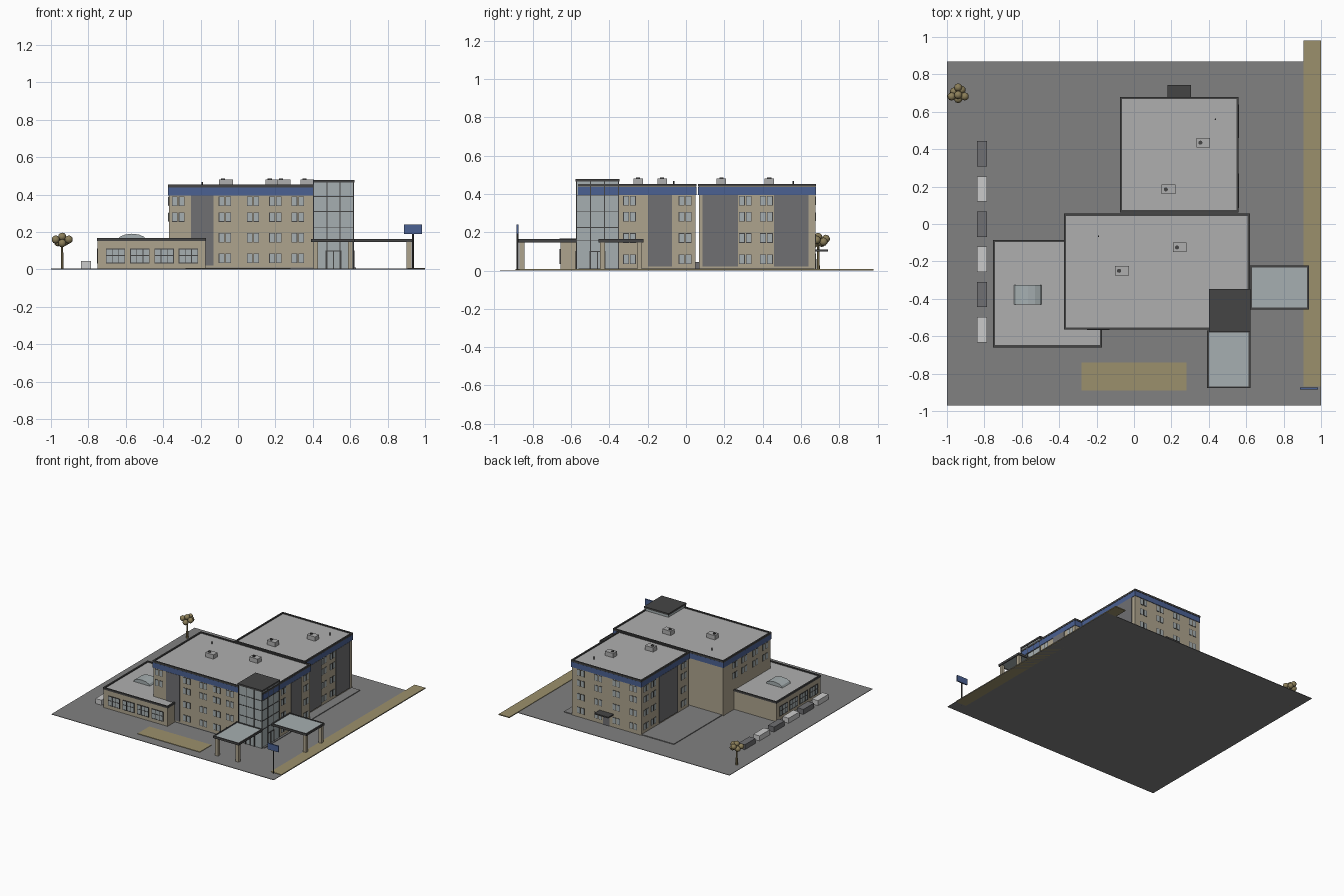
import bpy, bmesh, math
from mathutils import Vector, Matrix

if "Cube" in bpy.data.objects:
    bpy.data.objects.remove(bpy.data.objects["Cube"])


def mat(name, r, g, b):
    m = bpy.data.materials.new(name)
    m.diffuse_color = (r, g, b, 1)
    m.use_nodes = True
    m.node_tree.nodes["Principled BSDF"].inputs["Base Color"].default_value = m.diffuse_color
    return m


BEIGE = mat("beige_wall", .42, .37, .27)
BLUE = mat("blue_band", .07, .12, .29)
PANEL = mat("grey_panel", .16, .16, .17)
DARK = mat("dark_trim", .06, .06, .06)
ROOF = mat("roof_grey", .43, .43, .43)
GLASS = mat("glass", .38, .43, .44)
GROUND = mat("asphalt", .22, .22, .22)
GRASS = mat("dry_grass", .33, .28, .15)
LEAF = mat("foliage", .26, .21, .10)
LIGHT = mat("light_grey", .55, .55, .55)


def finish(name, bm, m):
    me = bpy.data.meshes.new(name)
    bm.to_mesh(me)
    bm.free()
    ob = bpy.data.objects.new(name, me)
    bpy.context.collection.objects.link(ob)
    me.materials.append(m)
    return ob


def boxes(name, items, m):
    """One object from boxes given as (x0, x1, y0, y1, z0, z1)."""
    bm = bmesh.new()
    for x0, x1, y0, y1, z0, z1 in items:
        size = Matrix.Diagonal((x1 - x0, y1 - y0, z1 - z0, 1))
        at = Matrix.Translation(((x0 + x1) / 2, (y0 + y1) / 2, (z0 + z1) / 2))
        bmesh.ops.create_cube(bm, size=1, matrix=at @ size)
    return finish(name, bm, m)


def ring(x0, x1, y0, y1, z0, z1, t):
    return [(x0, x1, y0, y0 + t, z0, z1), (x0, x1, y1 - t, y1, z0, z1),
            (x0, x0 + t, y0 + t, y1 - t, z0, z1), (x1 - t, x1, y0 + t, y1 - t, z0, z1)]


def on_wall(side, pos, u, w, z0, z1, d):
    """Thin box of width w lying on a wall and standing d out of it."""
    a, b = u - w / 2, u + w / 2
    return {"front": (a, b, pos - d, pos + .002, z0, z1),
            "back": (a, b, pos - .002, pos + d, z0, z1),
            "left": (pos - d, pos + .002, a, b, z0, z1),
            "right": (pos - .002, pos + d, a, b, z0, z1)}[side]


def cylinder(name, x, y, z0, z1, r0, r1, m, n=10):
    bm = bmesh.new()
    bmesh.ops.create_cone(bm, cap_ends=True, segments=n, radius1=r0, radius2=r1,
                          depth=z1 - z0, matrix=Matrix.Translation((x, y, (z0 + z1) / 2)))
    return finish(name, bm, m)


# Site: asphalt, walkway slab and grass
boxes("ground", [(-1, 1, -.97, .87, 0, .004)], GROUND)
boxes("walkway", [(-.36, .63, -.56, .67, .004, .010)], GROUND)
boxes("grass", [(.905, 1, -.87, .98, 0, .008), (-.28, .28, -.89, -.74, .003, .008)], GRASS)


# Building blocks with recessed roof, parapet coping and blue band
def block(name, x0, x1, y0, y1, h, band):
    boxes(name + "_walls", [(x0 + .005, x1 - .005, y0 + .005, y1 - .005, .004, h - .015)], BEIGE)
    boxes(name + "_roof", [(x0 + .01, x1 - .01, y0 + .01, y1 - .01, h - .02, h - .008)], ROOF)
    boxes(name + "_coping", ring(x0, x1, y0, y1, h - .015, h, .012), DARK)
    if band:
        boxes(name + "_band", ring(x0 + .001, x1 - .001, y0 + .001, y1 - .001, .395, .437, .01), BLUE)


block("main_block", -.375, .62, -.565, .055, .453, True)
block("rear_block", -.075, .56, .062, .68, .453, True)
block("low_wing", -.755, -.17, -.66, -.085, .168, False)

# Grey full-height wall panels
boxes("wall_panels", [on_wall("front", -.56, -.19, .12, .02, .395, .006),
                      on_wall("right", .615, -.135, .125, .02, .395, .006),
                      on_wall("right", .555, .178, .185, .02, .395, .006),
                      on_wall("right", .555, .55, .18, .02, .395, .006),
                      on_wall("left", -.07, .33, .24, .02, .395, .006)], PANEL)

# Paired upper windows: dark frame with glass
frames, panes = [], []
for side, pos, centres, low in (
        ("front", -.56, (-.32, -.07, .08, .2, .32), 0),
        ("right", .615, (-.295, -.005), 0),
        ("right", .555, (.31, .42), 0),
        ("back", .675, (0, .155, .315, .475), 0),
        ("left", -.07, (.13, .52, .615), 0),
        ("left", -.37, (-.49, -.36, -.22, -.1), 2)):
    for c in centres:
        for z in (.06, .17, .28, .365)[low:]:
            if side == "front" and c < -.2 and z < .18:
                continue
            for u in (c - .018, c + .018):
                frames.append(on_wall(side, pos, u, .030, z - .025, z + .025, .002))
                panes.append(on_wall(side, pos, u, .024, z - .022, z + .022, .003))
boxes("window_frames", frames, DARK)
boxes("window_panes", panes, GLASS)

# Wide windows of the low wing with mullions
frames, panes = [], []
for side, pos, centres in (("front", -.655, (-.655, -.525, -.395, -.265)),
                           ("left", -.75, (-.57, -.44, -.31, -.18))):
    for c in centres:
        panes.append(on_wall(side, pos, c, .1, .035, .11, .003))
        for k in (-.05, -.017, .017, .05):
            frames.append(on_wall(side, pos, c + k, .004, .033, .112, .005))
        for z in (.035, .075, .11):
            frames.append(on_wall(side, pos, c, .1, z - .002, z + .002, .005))
boxes("wing_mullions", frames, DARK)
boxes("wing_panes", panes, GLASS)

# Glass corner tower
X0, X1, Y0, Y1 = .405, .617, -.572, -.352
boxes("tower_glass", [(X0, X1, Y0, Y1, .004, .466)], GLASS)
boxes("tower_cap", [(.40, .622, -.577, -.347, .464, .478)], DARK)
bars = []
for side, pos, a, b in (("front", Y0, X0, X1), ("right", X1, Y0, Y1)):
    for i in range(4):
        bars.append(on_wall(side, pos, a + (b - a) * i / 3, .005, .004, .466, .003))
    for z in (.155, .225, .31, .39):
        bars.append(on_wall(side, pos, (a + b) / 2, b - a, z - .002, z + .002, .003))
    c = (a + b) / 2
    for k in (-.04, 0, .04):
        bars.append(on_wall(side, pos, c + k, .005, .004, .1, .005))
    bars.append(on_wall(side, pos, c, .085, .097, .102, .005))
for side, pos, u in (("left", X0, Y0 + .004), ("back", Y1, X1 - .004)):
    bars.append(on_wall(side, pos, u, .006, .004, .466, .003))
boxes("tower_mullions_and_doors", bars, DARK)


# Entrance canopies: glass slab, dark edge, two columns at the outer end
def canopy(name, x0, x1, y0, y1, columns):
    boxes(name + "_glass", [(x0 + .008, x1 - .008, y0 + .008, y1 - .008, .147, .160)], GLASS)
    boxes(name + "_edge", ring(x0, x1, y0, y1, .146, .164, .01), DARK)
    boxes(name + "_columns", [(x - .013, x + .013, y - .013, y + .013, .004, .148)
                              for x, y in columns], BEIGE)


canopy("front_canopy", .39, .622, -.878, -.57, ((.415, -.855), (.6, -.855)))
canopy("side_canopy", .62, .935, -.457, -.222, ((.915, -.437), (.915, -.242)))

# Rear door and its small canopy
boxes("rear_canopy", [(.18, .305, .675, .742, .1, .11)], DARK)
boxes("rear_door", [on_wall("back", .675, .2425, .055, .004, .09, .004)], PANEL)

# Rooftop units, fans and vent pipes
for i, (x, y) in enumerate(((.37, .435), (.185, .185), (.245, -.125), (-.065, -.25))):
    boxes(f"roof_unit_{i}", [(x - .037, x + .037, y - .025, y + .025, .44, .48)], ROOF)
    cylinder(f"roof_fan_{i}", x - .015, y, .48, .486, .011, .011, DARK, 12)
for i, (x, y) in enumerate(((.435, .56), (-.19, -.065))):
    cylinder(f"vent_pipe_{i}", x, y, .44, .468, .004, .004, DARK, 8)

# Barrel skylight on the low wing
bm = bmesh.new()
N = 6
arc = [(-.567 - .075 * math.cos(math.pi * i / N), .158 + .033 * math.sin(math.pi * i / N))
       for i in range(N + 1)]
face = bm.faces.new([bm.verts.new((x, -.43, z)) for x, z in arc])
new = bmesh.ops.extrude_face_region(bm, geom=[face])["geom"]
bmesh.ops.translate(bm, vec=(0, .105, 0), verts=[v for v in new if isinstance(v, bmesh.types.BMVert)])
bmesh.ops.recalc_face_normals(bm, faces=bm.faces)
finish("skylight", bm, GLASS)

# Row of parked vehicle blocks
for i in range(6):
    y = .375 - .188 * i
    boxes(f"parked_block_{i}", [(-.84, -.785, y - .068, y + .068, .004, .045)],
          LIGHT if i % 2 else PANEL)

# Roadside sign
cylinder("sign_pole", .936, -.88, 0, .2, .005, .005, DARK, 8)
boxes("sign_panel", [(.887, .983, -.885, -.875, .19, .24)], BLUE)

# Tree: slim trunk and a cluster of round leaf clumps
cylinder("tree_trunk", -.94, .69, 0, .15, .009, .005, LEAF, 6)
bm = bmesh.new()
for dx, dy, z in ((0, 0, .175), (.035, -.008, .16), (-.035, -.008, .16), (.018, .028, .15),
                  (-.022, .018, .145), (0, -.022, .14), (0, .04, .165)):
    bmesh.ops.create_icosphere(bm, subdivisions=2, radius=.022,
                               matrix=Matrix.Translation((-.94 + dx, .69 + dy, z)))
leaves = finish("tree_foliage", bm, LEAF)
for p in leaves.data.polygons:
    p.use_smooth = True
